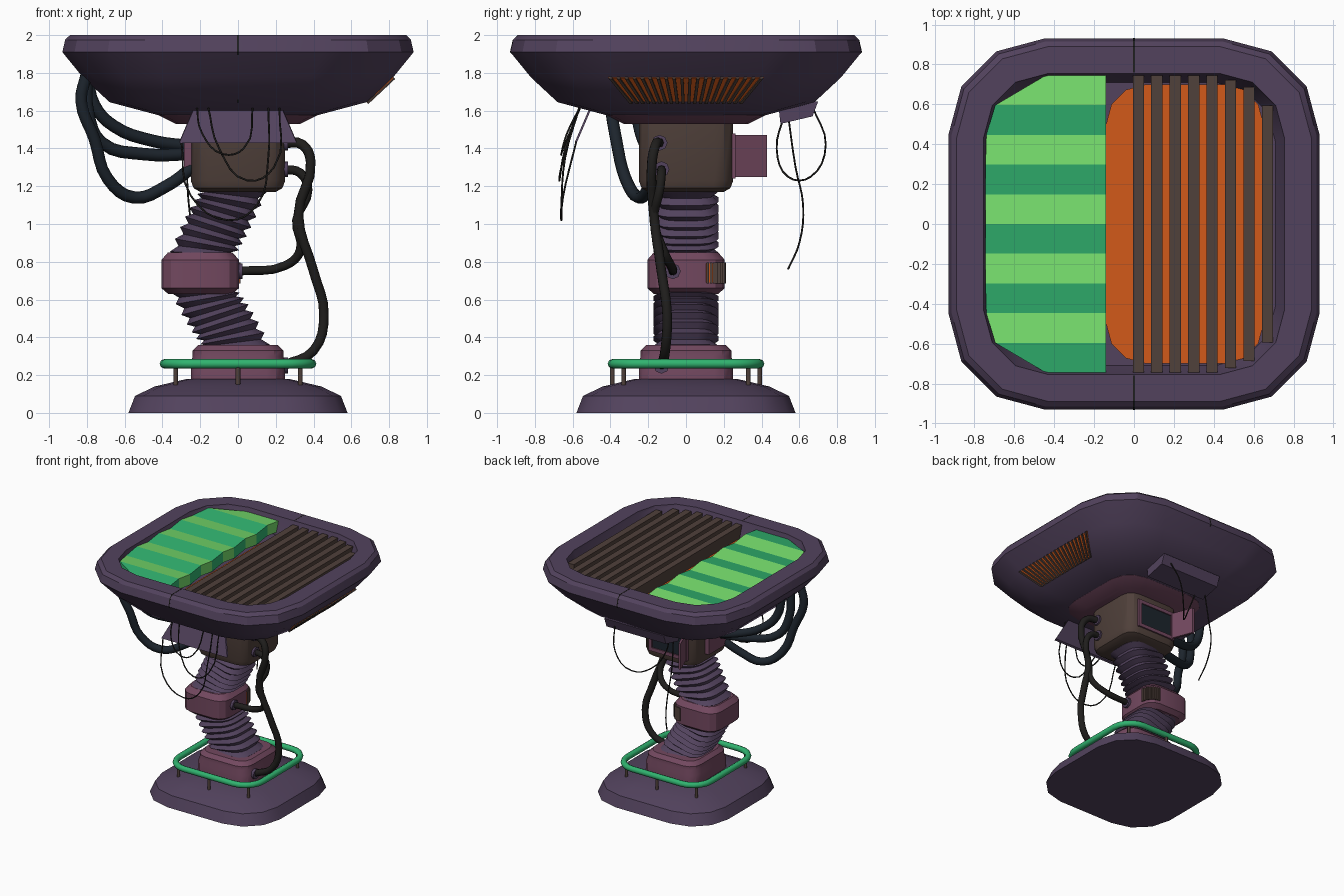
import bpy, bmesh
from math import sin, cos, pi
from mathutils import Vector as V

if "Cube" in bpy.data.objects:
    bpy.data.objects.remove(bpy.data.objects["Cube"])


def mat(name, r, g, b):
    m = bpy.data.materials.new(name)
    m.diffuse_color = (r, g, b, 1)
    m.use_nodes = True
    m.node_tree.nodes["Principled BSDF"].inputs["Base Color"].default_value = m.diffuse_color
    return m


PURPLE = mat("purple", 0.085, 0.055, 0.11)
PINK = mat("plum", 0.17, 0.065, 0.115)
BROWN = mat("brown", 0.08, 0.052, 0.043)
ORANGE = mat("orange", 0.65, 0.1, 0.01)
LIME = mat("lime", 0.18, 0.72, 0.15)
GREEN = mat("green", 0.03, 0.45, 0.16)
BLACK = mat("black", 0.014, 0.013, 0.012)
NAVY = mat("navy", 0.012, 0.018, 0.026)


def mesh(name, verts, faces, m):
    me = bpy.data.meshes.new(name)
    me.from_pydata([tuple(v) for v in verts], [], faces)
    bm = bmesh.new()
    bm.from_mesh(me)
    bmesh.ops.recalc_face_normals(bm, faces=bm.faces)
    bm.to_mesh(me)
    bm.free()
    me.materials.append(m)
    ob = bpy.data.objects.new(name, me)
    bpy.context.collection.objects.link(ob)
    return ob


def loop(hx, hy, r, seg=3):
    """Rounded rectangle outline."""
    out = []
    for k, (sx, sy) in enumerate(((1, 1), (-1, 1), (-1, -1), (1, -1))):
        for i in range(seg + 1):
            a = (k + i / seg) * pi / 2
            out.append((sx * (hx - r) + r * cos(a), sy * (hy - r) + r * sin(a)))
    return out


def loft(name, rings, m, seg=3):
    """rings: (half x, half y, corner radius, z, centre x, tilt)"""
    verts, faces = [], []
    n = 4 * (seg + 1)
    for hx, hy, r, z, cx, t in rings:
        verts += [(cx + x * cos(t), y, z + x * sin(t)) for x, y in loop(hx, hy, r, seg)]
    for k in range(len(rings) - 1):
        for i in range(n):
            j = (i + 1) % n
            faces.append((k * n + i, k * n + j, k * n + n + j, k * n + n + i))
    faces += [tuple(range(n)), tuple(range(len(verts) - n, len(verts)))]
    return mesh(name, verts, faces, m)


def block(name, prof, m, cx=0):
    """Square part from a (half, radius, z) profile."""
    return loft(name, [(h, h, r, z, cx, 0) for h, r, z in prof], m)


def prisms(name, items, m):
    """items: (polygon points, extrusion vector)"""
    verts, faces = [], []
    for pts, vec in items:
        b, n = len(verts), len(pts)
        pts = [V(p) for p in pts]
        verts += pts + [p + V(vec) for p in pts]
        faces += [tuple(range(b, b + n)), tuple(range(b + n, b + 2 * n))]
        faces += [(b + i, b + (i + 1) % n, b + n + (i + 1) % n, b + n + i) for i in range(n)]
    return mesh(name, verts, faces, m)


def box(x0, x1, y0, y1, z0, z1):
    return [(x0, y0, z0), (x1, y0, z0), (x1, y1, z0), (x0, y1, z0)], (0, 0, z1 - z0)


def cable(name, pts, r, m, cyclic=False, straight=False):
    cu = bpy.data.curves.new(name, 'CURVE')
    cu.dimensions = '3D'
    cu.bevel_depth, cu.bevel_resolution, cu.resolution_u = r, 2, 4
    cu.use_fill_caps = True
    if straight:
        s = cu.splines.new('POLY')
        s.points.add(len(pts) - 1)
        for p, c in zip(s.points, pts):
            p.co = (*c, 1)
    else:
        s = cu.splines.new('BEZIER')
        s.bezier_points.add(len(pts) - 1)
        for p, c in zip(s.bezier_points, pts):
            p.co = c
            p.handle_left_type = p.handle_right_type = 'AUTO'
    s.use_cyclic_u = cyclic
    cu.materials.append(m)
    ob = bpy.data.objects.new(name, cu)
    bpy.context.collection.objects.link(ob)


# base, foot collar and guard rail
block("base", [(.58, .32, 0), (.545, .3, .09), (.44, .25, .14), (.27, .15, .18)], PURPLE)
block("foot_collar", [(.25, .1, .15), (.25, .1, .26), (.24, .1, .3), (.24, .1, .33), (.21, .09, .36)], PINK)
cable("guard_rail", [(x, y, .26) for x, y in loop(.39, .39, .16, 5)], .025, GREEN, True, True)
for i, (x, y) in enumerate([(sx * .33, sy * .33) for sx in (-1, 1) for sy in (-1, 1)] + [(0, -.39), (0, .39)]):
    cable(f"rail_post_{i}", [(x, y, .12), (x, y, .26)], .012, BROWN, straight=True)


# bellows: ridged, leaning out to the mid collar and back
def bellows(name, z0, z1, x0, x1, lean):
    n = 16
    rings = []
    for i in range(n + 1):
        t = i / n
        h = .14 if i % 2 == 0 else .172
        rings.append((h, h, h * .6, z0 + (z1 - z0) * t, x0 + (x1 - x0) * t, lean * sin(pi * t)))
    loft(name, rings, PURPLE)


bellows("lower_bellows", .33, .67, .01, -.2, .32)
bellows("upper_bellows", .82, 1.2, -.2, -.01, -.32)
block("mid_collar", [(.17, .09, .63), (.205, .1, .66), (.205, .1, .81), (.17, .09, .85)], PINK, -.2)
# slatted vent on the back right corner of the collar
cor = [(x - .2, y) for x, y in loop(.208, .208, .1)][:4]
cor2 = [(x - .2, y) for x, y in loop(.19, .19, .09)][:4]
prisms("collar_vent", [([(*p, .69) for p in cor + cor2[::-1]], (0, 0, .1))], ORANGE)
slats = []
for k in range(3):
    a, b = V((*cor[k], .685)), V((*cor[k + 1], .685))
    for t in (.15, .5, .85):
        c = a.lerp(b, t)
        slats.append(box(c.x - .007, c.x + .007, c.y - .007, c.y + .007, .685, .795))
prisms("collar_vent_slats", slats, BROWN)

# neck housing and the plate above it
block("neck_housing", [(.2, .08, 1.17), (.235, .09, 1.19), (.25, .1, 1.23), (.25, .1, 1.55)], BROWN)
block("top_plate", [(.33, .16, 1.53), (.42, .2, 1.575), (.42, .2, 1.6)], PINK)
# back hatch: frame, dark opening, open door
prisms("hatch_frame", [box(-.19, .17, .24, .262, 1.45, 1.48), box(-.19, .17, .24, .262, 1.24, 1.27),
                       box(-.19, -.16, .24, .262, 1.27, 1.45), box(.14, .17, .24, .262, 1.27, 1.45)], PINK)
prisms("hatch_opening", [box(-.16, .14, .24, .253, 1.27, 1.45)], NAVY)
prisms("hatch_door", [([(-.18, .25, 1.25), (-.16, .25, 1.25), (-.23, .43, 1.25), (-.25, .43, 1.25)], (0, 0, .22))], PINK)
prisms("side_socket", [box(-.285, -.24, -.16, .1, 1.26, 1.45)], PINK)

# dish with a recessed top
block("dish", [(.38, .2, 1.565), (.68, .36, 1.645), (.82, .43, 1.775), (.93, .48, 1.91), (.915, .47, 1.975), (.89, .46, 2),
               (.755, .325, 2), (.75, .32, 1.98), (.71, .3, 1.86)], PURPLE)
ends = [(.43, .75), (.59, .707), (.707, .59), (.75, .43)]


def clip(v):
    """Half extent of the recess at offset v."""
    v = abs(v)
    if v <= .43:
        return .745
    for (a, b), (c, d) in zip(ends, ends[1:]):
        if v <= c + 1e-6:
            return b + (d - b) * (v - a) / (c - a) - .005
    return .425


# ridged green panels on the left
panels = ([], [])
for i in range(10):
    y0, y1 = -.745 + .149 * i, -.745 + .149 * (i + 1)
    za, zb = (1.985, 1.965) if i % 2 else (1.965, 1.985)
    panels[i % 2].append(([(-.14, y0, za), (-.14, y1, zb), (-clip(y1), y1, zb), (-clip(y0), y0, za)], (0, 0, -.09)))
prisms("dark_panels", panels[0], GREEN)
prisms("light_panels", panels[1], LIME)
# grille on the right over an orange floor
loft("grille_floor", [(.395, .7, .2, z, .255, 0) for z in (1.85, 1.868)], ORANGE)
bars = []
for i in range(8):
    x = .022 + .0925 * i
    c = clip(x + .028)
    bars.append(box(x - .028, x + .028, -c, c, 1.862, 1.97))
prisms("grille_bars", bars, BROWN)
# rim seams, front and back
for s, n in ((-1, "front"), (1, "back")):
    pts = [(-.004, s * y, z) for y, z in ((.76, 2.001), (.89, 2.001), (.917, 1.975), (.932, 1.91),
                                          (.68, 1.643), (.69, 1.68), (.9, 1.91), (.88, 1.98), (.76, 1.99))]
    prisms(f"{n}_seam", [(pts, (.008, 0, 0))], BLACK)


# side vent lying on the right slope
def slope(y, z, o):
    return (.68 + (z - 1.645) * 1.07 + o * .73, y, z - o * .68)


prisms("side_vent", [([slope(-.3, 1.65, .004), slope(.3, 1.65, .004), slope(.41, 1.775, .004),
                       slope(-.41, 1.775, .004)], (-.02, 0, .02))], ORANGE)
slats = []
for i in range(20):
    a, b = -.29 + .58 * i / 19, -.4 + .8 * i / 19
    slats.append(([slope(a - .008, 1.645, .014), slope(a + .008, 1.645, .014),
                   slope(b + .008, 1.778, .014), slope(b - .008, 1.778, .014)], (-.02, 0, .02)))
prisms("side_vent_slats", slats, BROWN)

# open flap in front, hanging cover at the back
prisms("front_flap", [([(-.22, -.5, 1.64), (.22, -.5, 1.64), (.31, -.59, 1.43), (-.31, -.59, 1.43)], (0, .015, .008))], PURPLE)
prisms("back_cover", [([(-.28, .49, 1.62), (-.28, .5, 1.53), (-.28, .67, 1.57), (-.28, .7, 1.65)], (.56, 0, 0))], PURPLE)

# heavy cables on the left
cable("left_cable_a", [(-.24, .04, 1.41), (-.45, -.02, 1.44), (-.66, -.1, 1.52), (-.76, -.14, 1.63), (-.8, -.15, 1.8)], .033, NAVY)
cable("left_cable_b", [(-.24, -.06, 1.37), (-.5, -.14, 1.37), (-.72, -.22, 1.43), (-.79, -.26, 1.58), (-.8, -.27, 1.8)], .033, NAVY)
cable("left_cable_c", [(-.24, -.13, 1.3), (-.38, -.19, 1.2), (-.55, -.25, 1.14), (-.69, -.32, 1.24), (-.76, -.37, 1.45),
                       (-.83, -.4, 1.65), (-.8, -.4, 1.8)], .033, NAVY)

# cables on the right with their plugs
cable("right_cable_long", [(.24, -.14, 1.43), (.34, -.16, 1.42), (.385, -.18, 1.33), (.32, -.17, 1.05), (.4, -.13, .75),
                           (.455, -.1, .52), (.4, -.11, .33), (.24, -.13, .25)], .027, BLACK)
cable("right_cable_short", [(.24, -.13, 1.29), (.33, -.13, 1.27), (.37, -.14, 1.18), (.31, -.17, 1.02), (.33, -.12, .86),
                            (.25, -.08, .78), (.0, -.07, .75)], .024, BLACK)
for i, (x, y, z) in enumerate([(.23, -.14, 1.43), (.23, -.13, 1.29), (.23, -.13, .25), (-.01, -.07, .75)]):
    cable(f"plug_{i}", [(x, y, z), (x + .035, y, z)], .042, PURPLE, straight=True)

# thin loose wires, front and back
W = .005
cable("front_wire_a", [(-.22, -.55, 1.64), (-.19, -.63, 1.48), (-.08, -.66, 1.37), (.03, -.65, 1.4), (.08, -.55, 1.64)], W, BLACK)
cable("front_wire_b", [(-.16, -.56, 1.63), (-.1, -.64, 1.4), (.05, -.67, 1.23), (.19, -.66, 1.3), (.22, -.56, 1.63)], W, BLACK)
cable("front_wire_c", [(-.3, -.58, 1.44), (-.25, -.65, 1.15), (-.05, -.66, 1.02), (.1, -.66, 1.1), (.16, -.64, 1.35),
                       (.16, -.56, 1.63)], W, BLACK)
cable("back_wire_loop", [(-.2, .52, 1.58), (-.15, .48, 1.4), (-.05, .54, 1.25), (.05, .66, 1.25), (.15, .74, 1.42), (.2, .67, 1.62)], W, BLACK)
cable("back_wire_loose", [(-.26, .54, 1.58), (-.27, .58, 1.3), (-.26, .62, 1.1), (-.23, .6, .9), (-.2, .54, .76)], W, BLACK)

# smooth shading with sharp edges kept
for ob in bpy.context.scene.objects:
    ob.select_set(ob.type == 'MESH')
bpy.context.view_layer.objects.active = bpy.data.objects["dish"]
bpy.ops.object.shade_smooth_by_angle(angle=.5)
